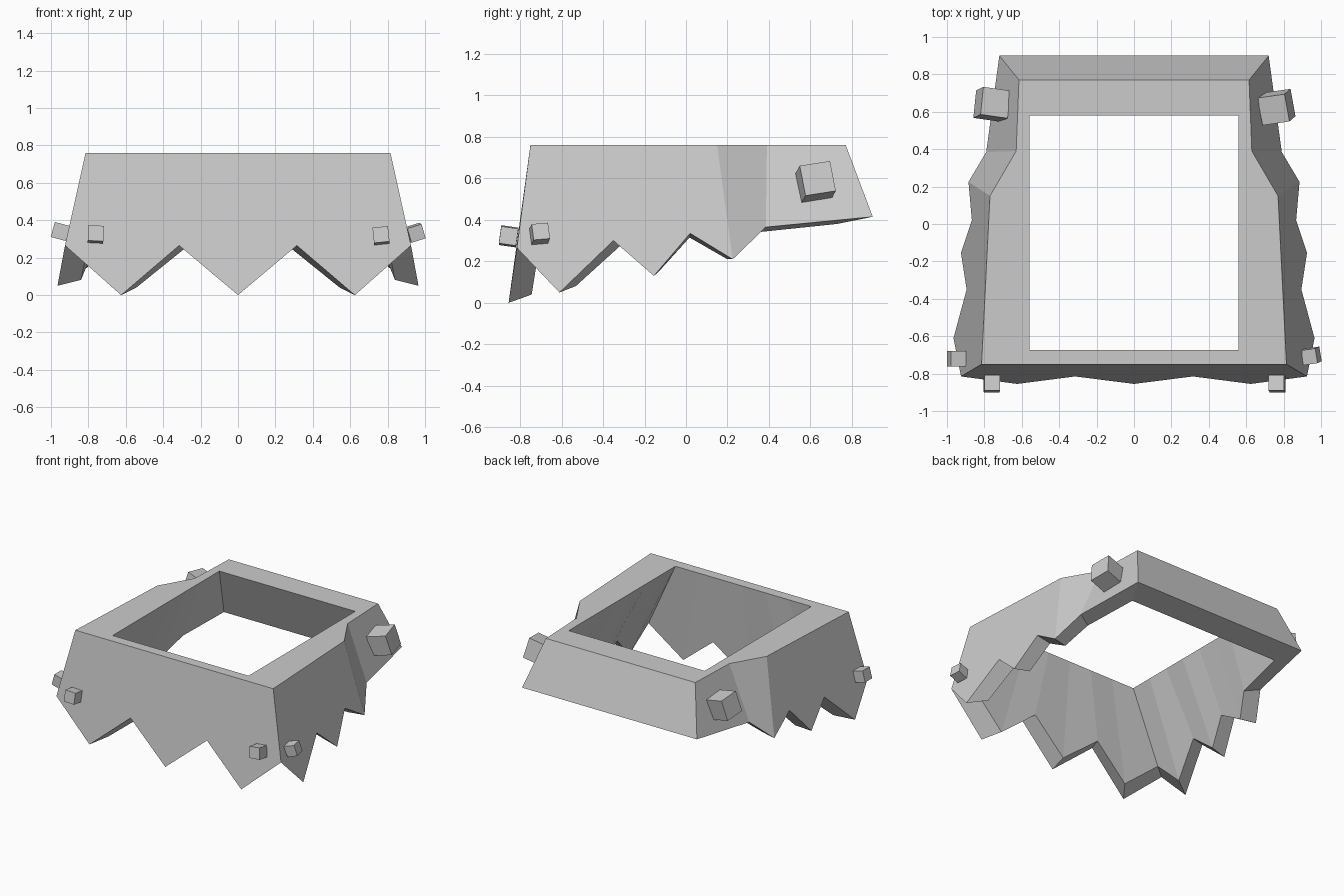
import bpy, bmesh
from math import radians
from mathutils import Vector

if "Cube" in bpy.data.objects:
    bpy.data.objects.remove(bpy.data.objects["Cube"])

H = 0.76
# Right half, front centre to back centre. Each panel: outer top edge, inner top edge, jagged hem.
PANELS = [
    ((0, -.75), (.815, -.75), (0, -.675), (.56, -.675),
     [(0, -.855, 0), (.315, -.815, .265), (.625, -.855, 0), (.925, -.815, .265)]),
    ((.815, -.75), (.77, .15), (.56, -.675), (.56, .19),
     [(.925, -.815, .265), (.965, -.61, .05), (.895, -.35, .30), (.925, -.155, .13),
      (.867, .02, .335), (.885, .225, .21)]),
    ((.77, .15), (.63, .39), (.56, .19), (.56, .33),
     [(.885, .225, .21), (.79, .385, .365)]),
    ((.63, .39), (.615, .77), (.56, .33), (.56, .58),
     [(.79, .385, .365), (.72, .90, .415)]),
    ((.615, .77), (0, .77), (.56, .58), (0, .58),
     [(.72, .90, .415), (0, .90, .415)]),
]


def inner_hem(p):
    """Inside edge of the hem, drawn in towards the middle."""
    x, y, z = p
    return (x * .87, y * (.81 if y > .8 else .87), .04 + .82 * z)


# Hollow collar shell: outside, rim, inside and hem thickness
bm = bmesh.new()


def face(*pts):
    bm.faces.new([bm.verts.new(p) for p in pts])


for o0, o1, i0, i1, hem in PANELS:
    top0, top1, in0, in1 = [Vector((*p, H)) for p in (o0, o1, i0, i1)]
    face(top1, top0, *hem)
    face(top0, top1, in1, in0)
    n = len(hem) - 1
    for k in range(n):
        a, b = hem[k], hem[k + 1]
        ia, ib = inner_hem(a), inner_hem(b)
        face(a, ia, ib, b)
        face(in0.lerp(in1, k / n), in0.lerp(in1, (k + 1) / n), ib, ia)
bmesh.ops.remove_doubles(bm, verts=bm.verts, dist=.0005)
bmesh.ops.recalc_face_normals(bm, faces=bm.faces)
me = bpy.data.meshes.new("jagged_collar")
bm.to_mesh(me)
bm.free()
collar = bpy.data.objects.new("jagged_collar", me)
bpy.context.collection.objects.link(collar)
mirror = collar.modifiers.new("mirror", 'MIRROR')
mirror.merge_threshold = .001


# Small cube studs pinned to the walls
def stud(name, loc, size, rot):
    bpy.ops.mesh.primitive_cube_add(size=size, location=loc,
                                    rotation=[radians(a) for a in rot])
    bpy.context.object.name = name


stud("front_stud_left", (-.76, -.855, .325), .083, (-8, 3, 0))
stud("front_stud_right", (.765, -.855, .318), .083, (-8, -6, 0))
stud("side_stud_left", (-.95, -.72, .34), .083, (0, 15, 0))
stud("side_stud_right", (.948, -.705, .333), .08, (5, -17, 8))
stud("rear_stud_left", (-.76, .64, .58), .15, (-9, 14, -8))
stud("rear_stud_right", (.762, .625, .582), .15, (9, -14, 8))
